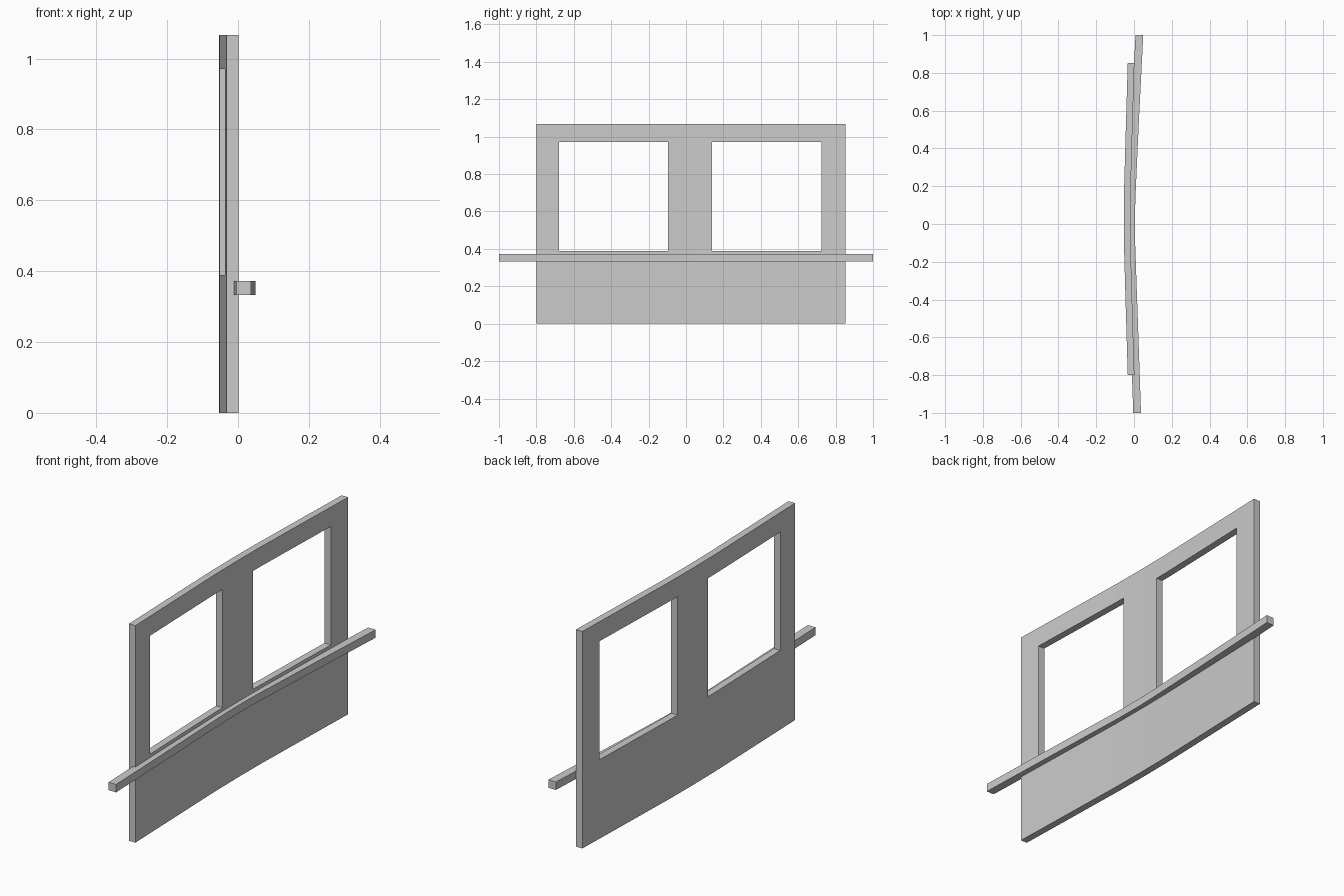
import bpy, bmesh

if "Cube" in bpy.data.objects:
    bpy.data.objects.remove(bpy.data.objects["Cube"])


def strip(name, path, width, z0, z1):
    """Extrude a gently bent plan strip; path gives (y, back x)."""
    bm = bmesh.new()
    plan = [(x, y) for y, x in path] + [(x + width, y) for y, x in reversed(path)]
    face = bm.faces.new([bm.verts.new((x, y, z0)) for x, y in plan])
    ext = bmesh.ops.extrude_face_region(bm, geom=[face])
    verts = [v for v in ext["geom"] if isinstance(v, bmesh.types.BMVert)]
    bmesh.ops.translate(bm, verts=verts, vec=(0, 0, z1 - z0))
    bmesh.ops.recalc_face_normals(bm, faces=bm.faces[:])
    me = bpy.data.meshes.new(name)
    bm.to_mesh(me)
    bm.free()
    ob = bpy.data.objects.new(name, me)
    bpy.context.collection.objects.link(ob)
    return ob


# Bowed wall panel
panel = strip("wall_panel", [(-0.80, -0.033), (-0.50, -0.042), (-0.15, -0.052),
                             (0.02, -0.0535), (0.20, -0.052), (0.55, -0.042),
                             (0.853, -0.033)], 0.035, 0, 1.067)

# Two window openings
for i, (y0, y1) in enumerate([(-0.68, -0.095), (0.14, 0.725)]):
    bpy.ops.mesh.primitive_cube_add(size=1, location=(0, (y0 + y1) / 2, 0.68))
    cutter = bpy.context.object
    cutter.name = f"window_cutter_{i + 1}"
    cutter.scale = (0.5, y1 - y0, 0.582)
    cutter.hide_render = True
    cutter.hide_set(True)
    cutter.display_type = 'WIRE'
    mod = panel.modifiers.new("window", 'BOOLEAN')
    mod.operation = 'DIFFERENCE'
    mod.solver = 'EXACT'
    mod.object = cutter

# Long bent rail running under the windows
strip("sill_rail", [(-1.0, -0.004), (-0.50, -0.021), (-0.10, -0.035),
                    (0.05, -0.036), (0.15, -0.033), (0.55, -0.015),
                    (1.0, 0.008)], 0.041, 0.333, 0.372)
